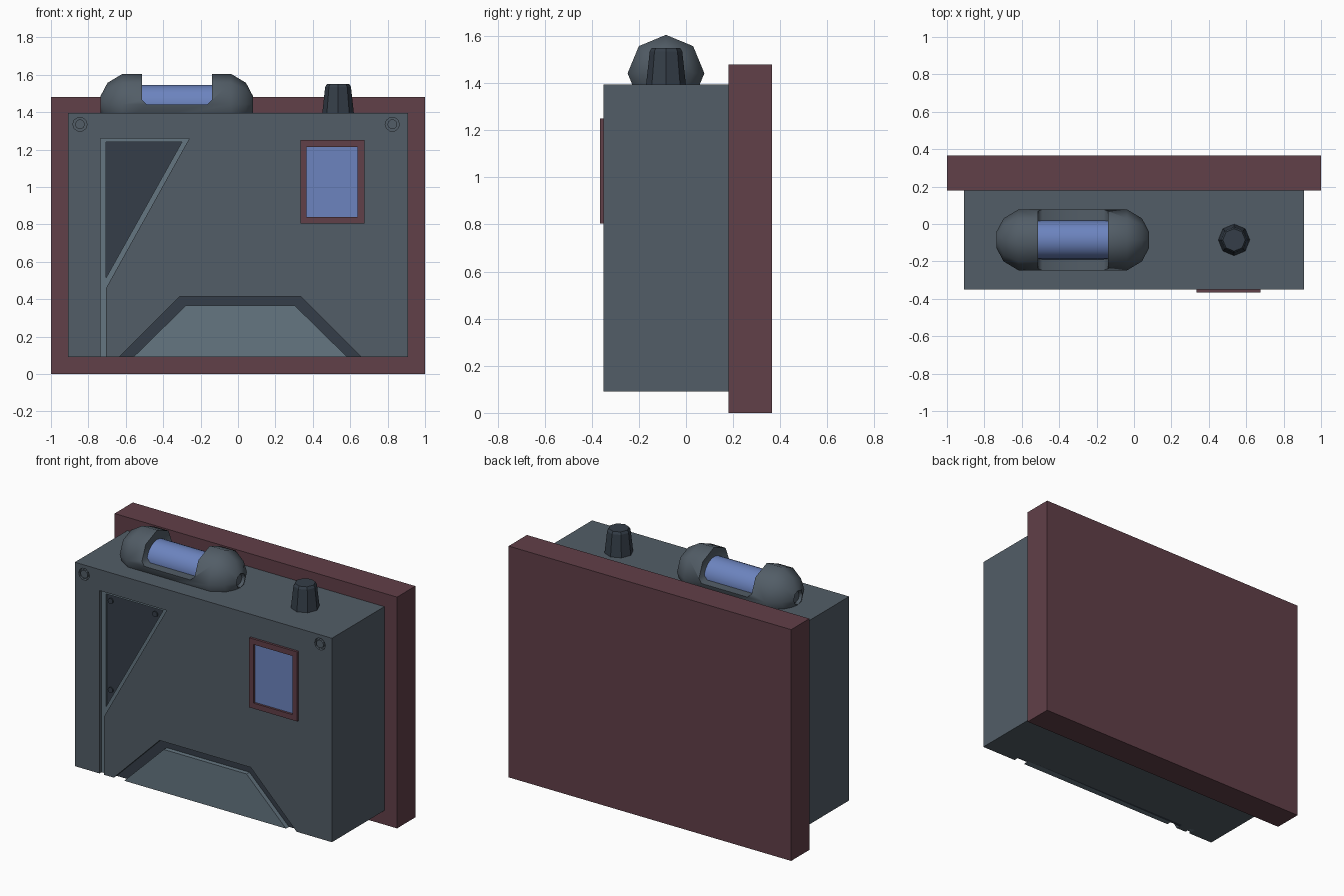
import bpy, bmesh
from math import cos, sin, pi, radians

if "Cube" in bpy.data.objects:
    bpy.data.objects.remove(bpy.data.objects["Cube"])


def material(name, rgb):
    m = bpy.data.materials.new(name)
    m.diffuse_color = (*rgb, 1)
    m.use_nodes = True
    m.node_tree.nodes["Principled BSDF"].inputs["Base Color"].default_value = m.diffuse_color
    return m


STEEL = material("steel", (0.085, 0.11, 0.135))
LIGHT = material("light_steel", (0.13, 0.18, 0.22))
DARK = material("dark_steel", (0.035, 0.048, 0.065))
MAROON = material("maroon", (0.12, 0.05, 0.065))
BLUE = material("blue_glass", (0.15, 0.23, 0.52))


def finish(bm, name, mat):
    bmesh.ops.recalc_face_normals(bm, faces=bm.faces[:])
    me = bpy.data.meshes.new(name)
    bm.to_mesh(me)
    bm.free()
    if mat:
        me.materials.append(mat)
    ob = bpy.data.objects.new(name, me)
    bpy.context.collection.objects.link(ob)
    return ob


def prism(name, pts, y0, y1, mat=None):
    """Front-view (x, z) outline extruded from y0 to y1."""
    bm = bmesh.new()
    f = bm.faces.new([bm.verts.new((x, y0, z)) for x, z in pts])
    ext = bmesh.ops.extrude_face_region(bm, geom=[f])["geom"]
    vs = [v for v in ext if isinstance(v, bmesh.types.BMVert)]
    bmesh.ops.translate(bm, verts=vs, vec=(0, y1 - y0, 0))
    return finish(bm, name, mat)


def rect(x0, x1, z0, z1):
    return [(x0, z0), (x1, z0), (x1, z1), (x0, z1)]


def disc(cx, cz, r, n=10):
    return [(cx + r * cos(2 * pi * i / n), cz + r * sin(2 * pi * i / n)) for i in range(n)]


def lathe(name, profile, axis, centre, sides, mat):
    """Revolve (position, radius) points about the x or z axis."""
    bm = bmesh.new()
    rings = []
    for p, r in profile:
        ring = []
        for i in range(sides):
            a, b = r * cos(2 * pi * i / sides), r * sin(2 * pi * i / sides)
            v = (p, a, b) if axis == "x" else (a, b, p)
            ring.append(bm.verts.new([v[k] + centre[k] for k in range(3)]))
        rings.append(ring)
    for r0, r1 in zip(rings, rings[1:]):
        for i in range(sides):
            j = (i + 1) % sides
            bm.faces.new((r0[i], r0[j], r1[j], r1[i]))
    bm.faces.new(rings[0])
    bm.faces.new(rings[-1])
    return finish(bm, name, mat)


def select(ob):
    bpy.ops.object.select_all(action="DESELECT")
    ob.select_set(True)
    bpy.context.view_layer.objects.active = ob


def cut(ob, cutter):
    select(ob)
    mod = ob.modifiers.new("cut", "BOOLEAN")
    mod.operation, mod.solver, mod.object = "DIFFERENCE", "EXACT", cutter
    bpy.ops.object.modifier_apply(modifier=mod.name)
    bpy.data.objects.remove(cutter)


def smooth(ob, angle):
    select(ob)
    bpy.ops.object.shade_smooth_by_angle(angle=radians(angle))


FRONT = -0.35

# Wall plate and main housing
prism("back_plate", rect(-1, 1, 0, 1.48), 0.18, 0.365, MAROON)
body = prism("housing", rect(-0.91, 0.91, 0.09, 1.395), FRONT, 0.18, STEEL)

# Triangular recess with a groove running down to the lower edge
cut(body, prism("cutter", [(-0.735, 0.05), (-0.705, 0.05), (-0.705, 0.46), (-0.26, 1.26),
                           (-0.735, 1.26)], FRONT - 0.1, FRONT + 0.035))
channel = prism("groove_floor", [(-0.735, 0.09), (-0.705, 0.09), (-0.705, 0.46), (-0.26, 1.26),
                                 (-0.735, 1.26)], FRONT + 0.02, FRONT + 0.05, LIGHT)
triangle = [(-0.705, 0.515), (-0.30, 1.24), (-0.705, 1.24)]
cut(channel, prism("cutter", triangle, FRONT - 0.1, FRONT + 0.1))
prism("triangle_panel", triangle, FRONT + 0.03, FRONT + 0.05, DARK)
for x, z in [(-0.675, 1.20), (-0.36, 1.20), (-0.675, 0.63)]:
    prism("panel_rivet", disc(x, z, 0.018), FRONT + 0.022, FRONT + 0.04, DARK)

# Trapezoid panel framed by a dark groove
cut(body, prism("cutter", [(-0.675, 0.05), (0.70, 0.05), (0.335, 0.415), (-0.31, 0.415)],
                FRONT - 0.1, FRONT + 0.04))
prism("trapezoid_groove", [(-0.635, 0.09), (0.66, 0.09), (0.335, 0.415), (-0.31, 0.415)],
      FRONT + 0.03, FRONT + 0.05, DARK)
prism("trapezoid_panel", [(-0.56, 0.09), (0.585, 0.09), (0.305, 0.365), (-0.28, 0.365)],
      FRONT, FRONT + 0.04, LIGHT)

# Corner bolts sunk into the housing
for x in (-0.845, 0.825):
    cut(body, prism("cutter", disc(x, 1.335, 0.038), FRONT - 0.1, FRONT + 0.02))
    prism("corner_bolt", disc(x, 1.335, 0.026), FRONT, FRONT + 0.03, STEEL)

# Screen
frame = prism("screen_frame", rect(0.335, 0.675, 0.805, 1.25), -0.365, FRONT + 0.01, MAROON)
opening = rect(0.365, 0.64, 0.84, 1.215)
cut(frame, prism("cutter", opening, -0.5, 0))
prism("screen_glass", opening, FRONT - 0.001, FRONT + 0.01, BLUE)

# Lamp: octagonal capsule with an open window around a glass tube
half = [(0.39, 0.035), (0.407, 0.045), (0.37, 0.115), (0.29, 0.163)]
ends = [(0.39, 0.001)] + half
profile = [(-p, r) for p, r in ends] + ends[::-1]
centre = (-0.3275, -0.085, 1.442)
lamp = lathe("lamp_casing", profile, "x", centre, 8, STEEL)
window = [(-0.513, 1.70), (-0.513, 1.465), (-0.49, 1.442), (-0.163, 1.442), (-0.14, 1.465), (-0.14, 1.70)]
cut(lamp, prism("cutter", window, -0.5, 0.3))
smooth(lamp, 48)
tube = lathe("lamp_glass", [(-0.19, 0.104), (0.19, 0.104)], "x", centre, 20, BLUE)
smooth(tube, 30)

# Knob
lathe("knob", [(1.38, 0.086), (1.535, 0.069), (1.55, 0.06)], "z", (0.535, -0.085, 0), 8, DARK)
